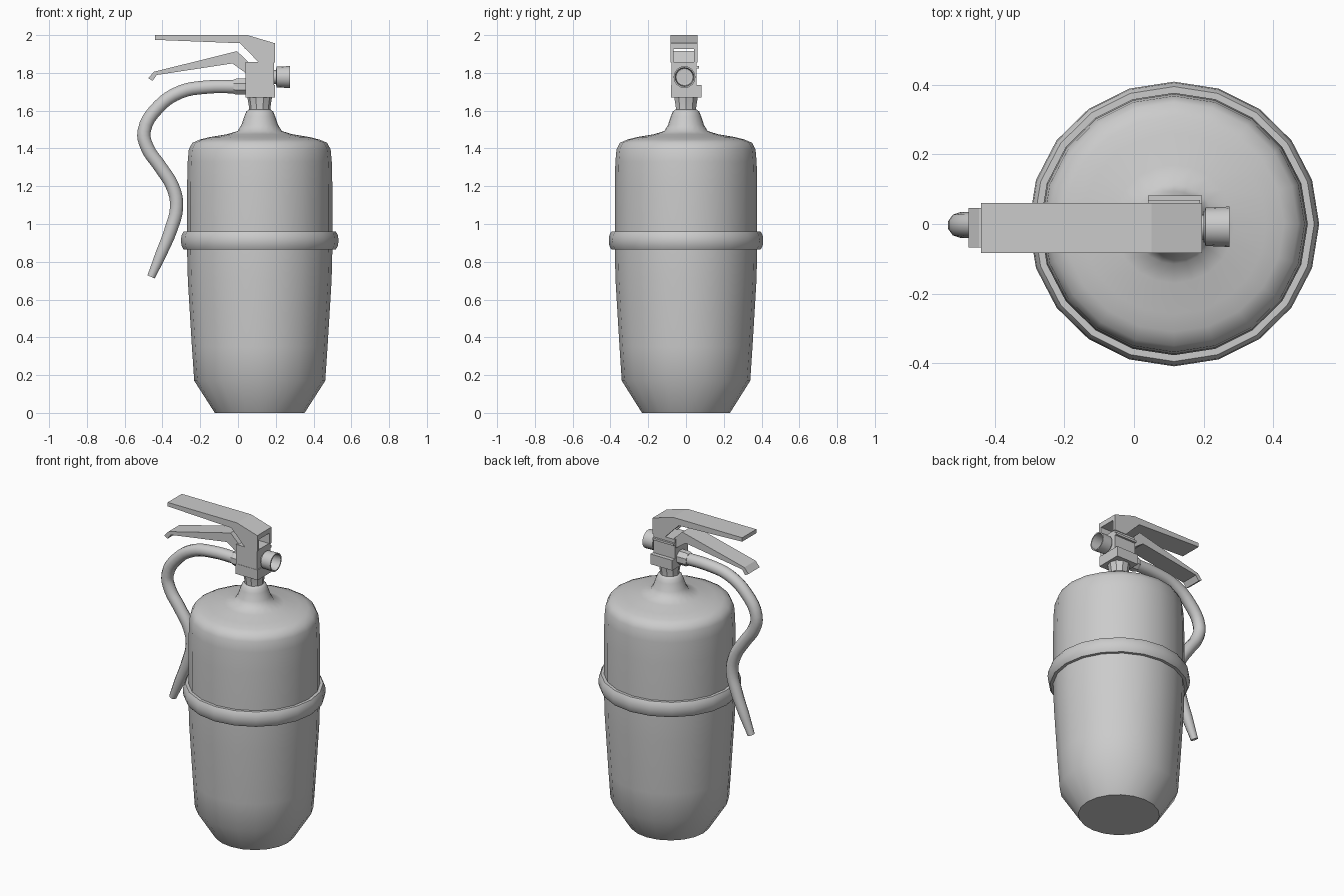
import bpy, bmesh, math
from mathutils import Matrix, Vector

if "Cube" in bpy.data.objects:
    bpy.data.objects.remove(bpy.data.objects["Cube"])

CX = 0.115  # tank axis


def finish(name, bm, angle=None):
    bmesh.ops.recalc_face_normals(bm, faces=bm.faces)
    me = bpy.data.meshes.new(name)
    bm.to_mesh(me)
    bm.free()
    ob = bpy.data.objects.new(name, me)
    bpy.context.collection.objects.link(ob)
    if angle:
        bpy.ops.object.select_all(action='DESELECT')
        ob.select_set(True)
        bpy.context.view_layer.objects.active = ob
        bpy.ops.object.shade_smooth_by_angle(angle=math.radians(angle))
    return ob


def lathe(name, profile, sides, matrix, closed=False, angle=50):
    """Turn (radius, height) points around the local z axis."""
    bm = bmesh.new()
    rings = []
    for r, z in profile:
        rings.append([bm.verts.new(matrix @ Vector((
            r * math.cos(2 * math.pi * i / sides),
            r * math.sin(2 * math.pi * i / sides), z))) for i in range(sides)])
    pairs = list(zip(rings, rings[1:]))
    if closed:
        pairs.append((rings[-1], rings[0]))
    else:
        bm.faces.new(rings[0])
        bm.faces.new(rings[-1])
    for a, b in pairs:
        for i in range(sides):
            j = (i + 1) % sides
            bm.faces.new((a[i], a[j], b[j], b[i]))
    return finish(name, bm, angle)


def plate(name, outline, y0, y1):
    """Extrude an (x, z) outline from y0 to y1."""
    bm = bmesh.new()
    face = bm.faces.new([bm.verts.new((x, y0, z)) for x, z in outline])
    ext = bmesh.ops.extrude_face_region(bm, geom=[face])
    moved = [g for g in ext['geom'] if isinstance(g, bmesh.types.BMVert)]
    bmesh.ops.translate(bm, verts=moved, vec=(0, y1 - y0, 0))
    return finish(name, bm)


def box(name, x0, x1, y0, y1, z0, z1):
    return plate(name, [(x0, z0), (x1, z0), (x1, z1), (x0, z1)], y0, y1)


# Tank and band, very slightly wider in x than in y
axis = Matrix.Translation((CX, 0, 0)) @ Matrix.Diagonal((1.02, 1, 1, 1))
lathe("tank", [(.233, 0), (.34, .17), (.352, .35), (.373, .70), (.377, .86),
               (.377, 1.20), (.374, 1.33), (.368, 1.395), (.350, 1.43),
               (.31, 1.447), (.26, 1.46), (.17, 1.475), (.115, 1.492),
               (.095, 1.525), (.08, 1.57), (.07, 1.595), (.058, 1.605)],
      20, axis)
lathe("band", [(.366, .865), (.395, .865), (.406, .885), (.409, .912),
               (.406, .94), (.395, .96), (.366, .96)], 20, axis, closed=True)

# Neck nut under the valve
lathe("neck_nut", [(.057, 1.595), (.057, 1.62), (.066, 1.675)], 10,
      Matrix.Translation((CX, 0, 0)), angle=20)

# Valve body with base flange and back rail
box("valve_flange", .04, .195, -.08, .082, 1.67, 1.735)
box("valve_body", .04, .19, -.078, .056, 1.73, 1.858)
box("valve_rail", .04, .19, .05, .069, 1.822, 1.836)

# Carry handle: bent top plate, hollow housing with two cheeks
plate("carry_handle", [(-.44, 2), (.05, 2), (.195, 1.957), (.195, 1.926),
                       (.04, 1.926), (.01, 1.957), (-.44, 1.975)], -.083, .06)
for side, y in (("front", -.083), ("back", .042)):
    plate("handle_cheek_" + side, [(.04, 1.928), (.195, 1.928), (.195, 1.855),
                                   (.11, 1.855)], y, y + .018)

# Squeeze lever with turned-down tip
plate("squeeze_lever", [(-.445, 1.806), (-.005, 1.915), (.055, 1.857),
                        (.055, 1.79), (.04, 1.80), (-.03, 1.85), (-.43, 1.789),
                        (-.452, 1.758), (-.475, 1.772)], -.068, .046)

# Hollow outlet on the right side of the valve
turn_x = Matrix.Rotation(math.pi / 2, 4, 'Y')
lathe("outlet", [(.036, .18), (.036, .203), (.055, .205), (.058, .274),
                 (.050, .274), (.045, .20)], 16,
      Matrix.Translation((0, -.008, 1.778)) @ turn_x, angle=35)

# Hose nut and hose
lathe("hose_nut", [(.04, -.025), (.046, -.01), (.046, .05)], 8,
      Matrix.Translation((0, -.003, 1.727)) @ turn_x
      @ Matrix.Rotation(math.pi / 8, 4, 'Z'), angle=20)
path = [(.01, 1.727, 1), (-.175, 1.724, 1), (-.307, 1.698, 1),
        (-.423, 1.618, 1), (-.497, 1.491, 1), (-.481, 1.406, 1),
        (-.413, 1.305, 1), (-.345, 1.195, 1), (-.325, 1.093, 1),
        (-.355, .971, .97), (-.407, .843, .85), (-.46, .72, .6)]
cu = bpy.data.curves.new("hose", 'CURVE')
cu.dimensions = '3D'
cu.bevel_depth = .037
cu.bevel_resolution = 3
cu.resolution_u = 4
cu.use_fill_caps = True
sp = cu.splines.new('BEZIER')
sp.bezier_points.add(len(path) - 1)
for p, (x, z, r) in zip(sp.bezier_points, path):
    p.co = (x, -.003, z)
    p.radius = r
    p.handle_left_type = p.handle_right_type = 'AUTO'
sp.use_smooth = True
bpy.context.collection.objects.link(bpy.data.objects.new("hose", cu))
